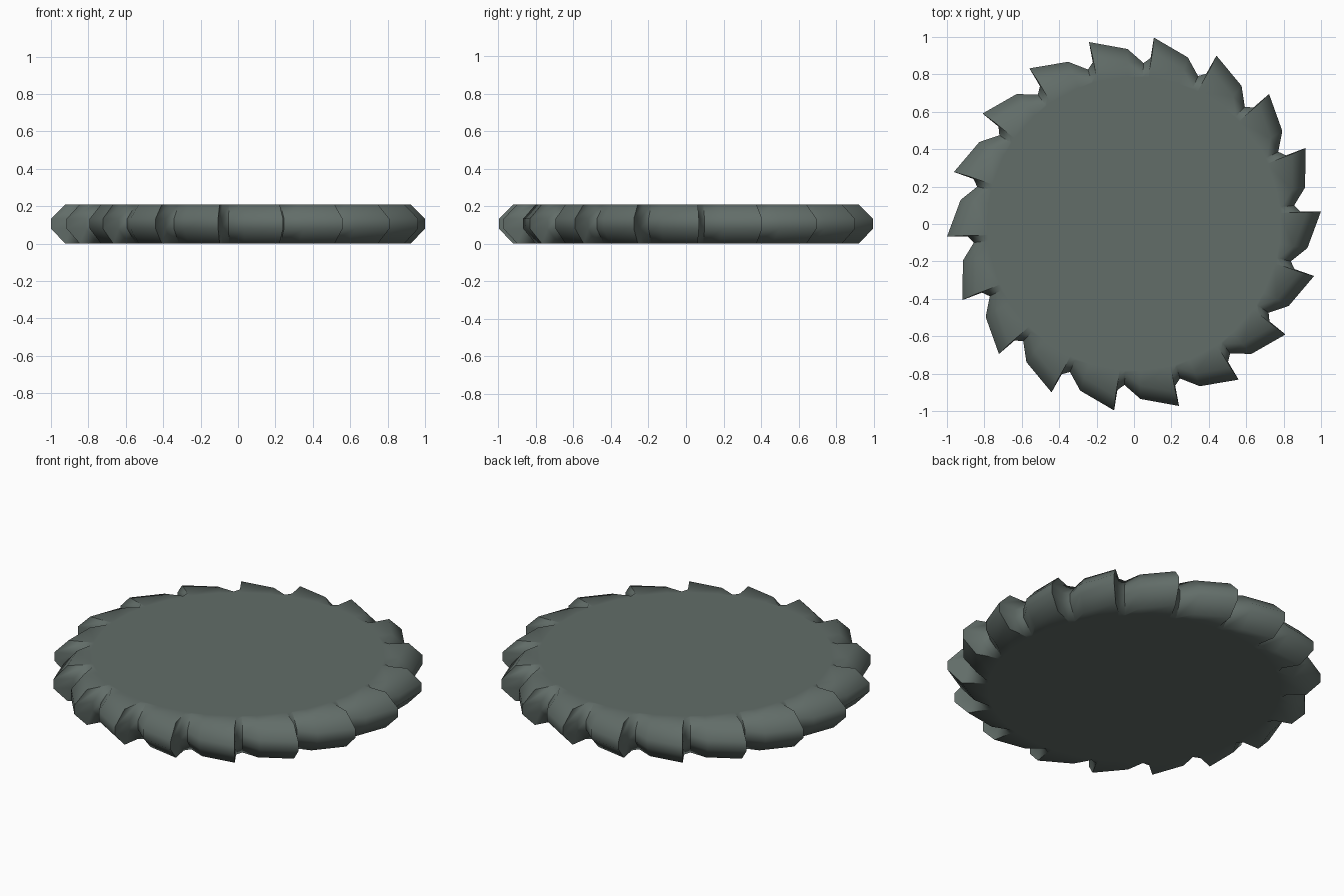
import bpy, bmesh, math

if "Cube" in bpy.data.objects:
    bpy.data.objects.remove(bpy.data.objects["Cube"])

TEETH = 18
STEP = 2 * math.pi / TEETH
PHASE = math.radians(3.9)
# one tooth outline, clockwise from the tip: radius, angle offset in degrees
TOOTH = [(1.0023, 0.0), (0.936, -11.8), (0.862, -17.3), (0.892, -19.6)]

mat = bpy.data.materials.new("dark grey green metal")
mat.diffuse_color = (0.122, 0.153, 0.14, 1)
mat.use_nodes = True
mat.node_tree.nodes["Principled BSDF"].inputs["Base Color"].default_value = mat.diffuse_color

outline = []
for i in range(TEETH):
    for r, a in TOOTH:
        t = PHASE - i * STEP + math.radians(a)
        outline.append((r * math.cos(t), r * math.sin(t)))
outline.reverse()  # counter-clockwise
N = len(outline)

bm = bmesh.new()


def ring(scale, z):
    return [bm.verts.new((x * scale, y * scale, z)) for x, y in outline]


def disc_ring(radius, z):
    # circular loop that bounds the flat face
    out = []
    for x, y in outline:
        l = math.hypot(x, y)
        out.append(bm.verts.new((x / l * radius, y / l * radius, z)))
    return out


# stacked loops: flat bottom, lower chamfer, rim, upper chamfer, flat top
loops = [disc_ring(0.785, 0.0), ring(0.923, 0.0), ring(1.0, 0.08),
         ring(1.0, 0.133), ring(0.923, 0.21), disc_ring(0.785, 0.21)]
for a, b in zip(loops, loops[1:]):
    for i in range(N):
        j = (i + 1) % N
        bm.faces.new((a[i], a[j], b[j], b[i]))
bm.faces.new(loops[0][::-1])
bm.faces.new(loops[-1])
bmesh.ops.recalc_face_normals(bm, faces=bm.faces)

me = bpy.data.meshes.new("toothed_disc")
bm.to_mesh(me)
bm.free()
me.materials.append(mat)
ob = bpy.data.objects.new("toothed_disc", me)
bpy.context.collection.objects.link(ob)

# smooth tooth flanks, sharp notches
bpy.context.view_layer.objects.active = ob
ob.select_set(True)
bpy.ops.object.shade_smooth_by_angle(angle=math.radians(60))
